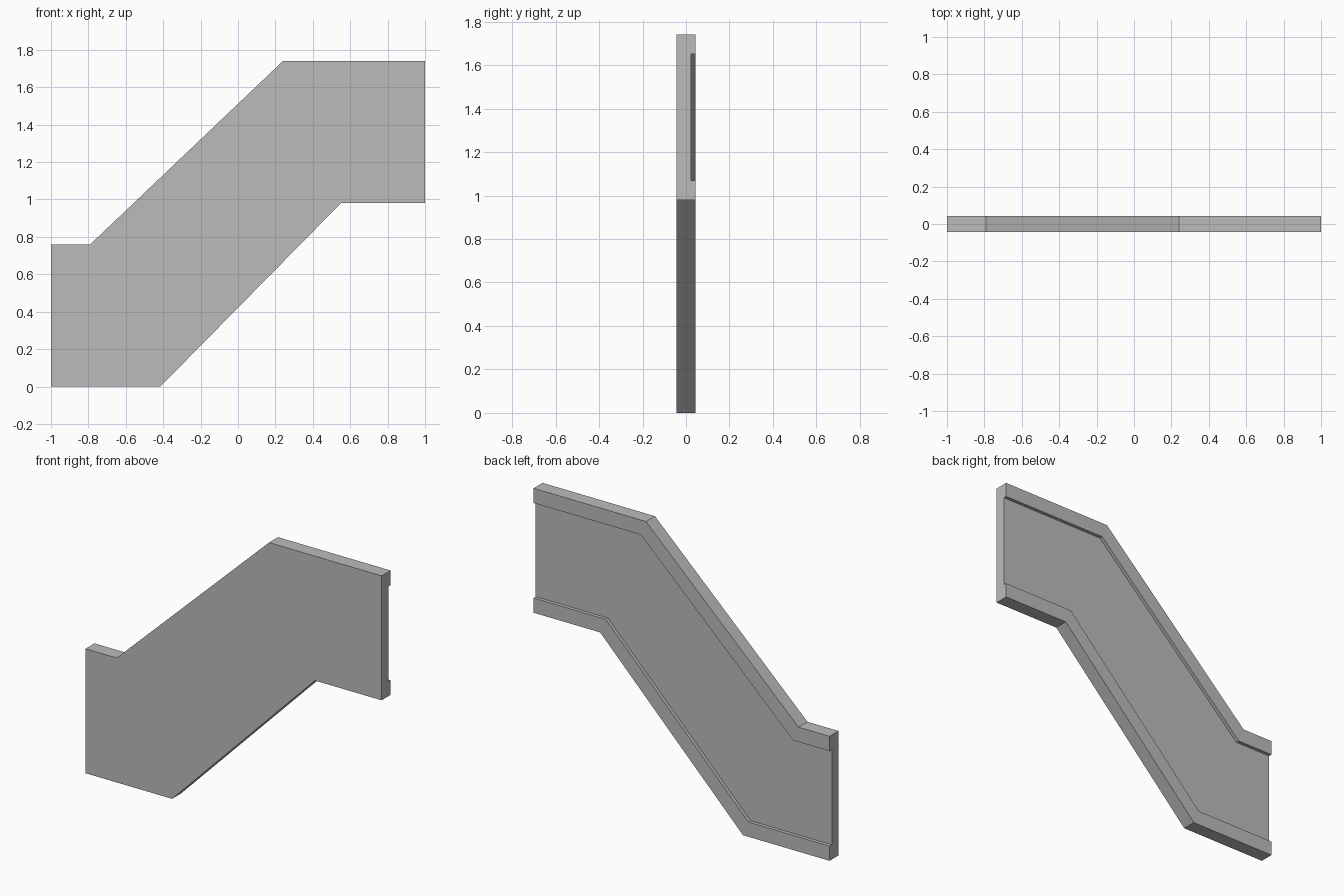
import bpy
import bmesh
from mathutils import Vector

cube = bpy.data.objects.get("Cube")
if cube:
    bpy.data.objects.remove(cube, do_unlink=True)

grey = bpy.data.materials.new("plain grey")
grey.use_nodes = True
colour = (0.5, 0.5, 0.5, 1)
grey.diffuse_color = colour
grey.node_tree.nodes["Principled BSDF"].inputs["Base Color"].default_value = colour

FRONT, PANEL, BACK = -0.043, 0.022, 0.043
RIM = 0.09

# Stepped edges, listed from the low end to the high end
upper = [Vector(p) for p in ((-1, 0.76), (-0.79, 0.76), (0.24, 1.74), (1, 1.74))]
lower = [Vector(p) for p in ((-1, 0), (-0.415, 0), (0.55, 0.98), (1, 0.98))]


def inset(path, distance):
    """Mitred parallel copy of a path, with its ends kept on the end planes."""
    normals = []
    for a, b in zip(path, path[1:]):
        d = (b - a).normalized()
        normals.append(Vector((-d.y, d.x)))
    result = []
    for i, p in enumerate(path):
        n1, n2 = normals[max(i - 1, 0)], normals[min(i, len(normals) - 1)]
        result.append(p + (n1 + n2) * distance / (1 + n1.dot(n2)))
    return result


upper_in, lower_in = inset(upper, -RIM), inset(lower, RIM)

# Cross-section loop swept along the stair: one (path, depth) pair per corner
section = [(lower, FRONT), (upper, FRONT), (upper, BACK), (upper_in, BACK),
           (upper_in, PANEL), (lower_in, PANEL), (lower_in, BACK), (lower, BACK)]

bm = bmesh.new()
rings = [[bm.verts.new((path[i].x, y, path[i].y)) for path, y in section]
         for i in range(len(upper))]
for a, b in zip(rings, rings[1:]):
    for j in range(len(section)):
        k = (j + 1) % len(section)
        bm.faces.new((a[j], a[k], b[k], b[j]))
bm.faces.new(rings[0])
bm.faces.new(rings[-1])
bmesh.ops.recalc_face_normals(bm, faces=bm.faces[:])

mesh = bpy.data.meshes.new("stair_side_panel")
bm.to_mesh(mesh)
bm.free()
mesh.materials.append(grey)
panel = bpy.data.objects.new("stair_side_panel", mesh)
bpy.context.collection.objects.link(panel)
